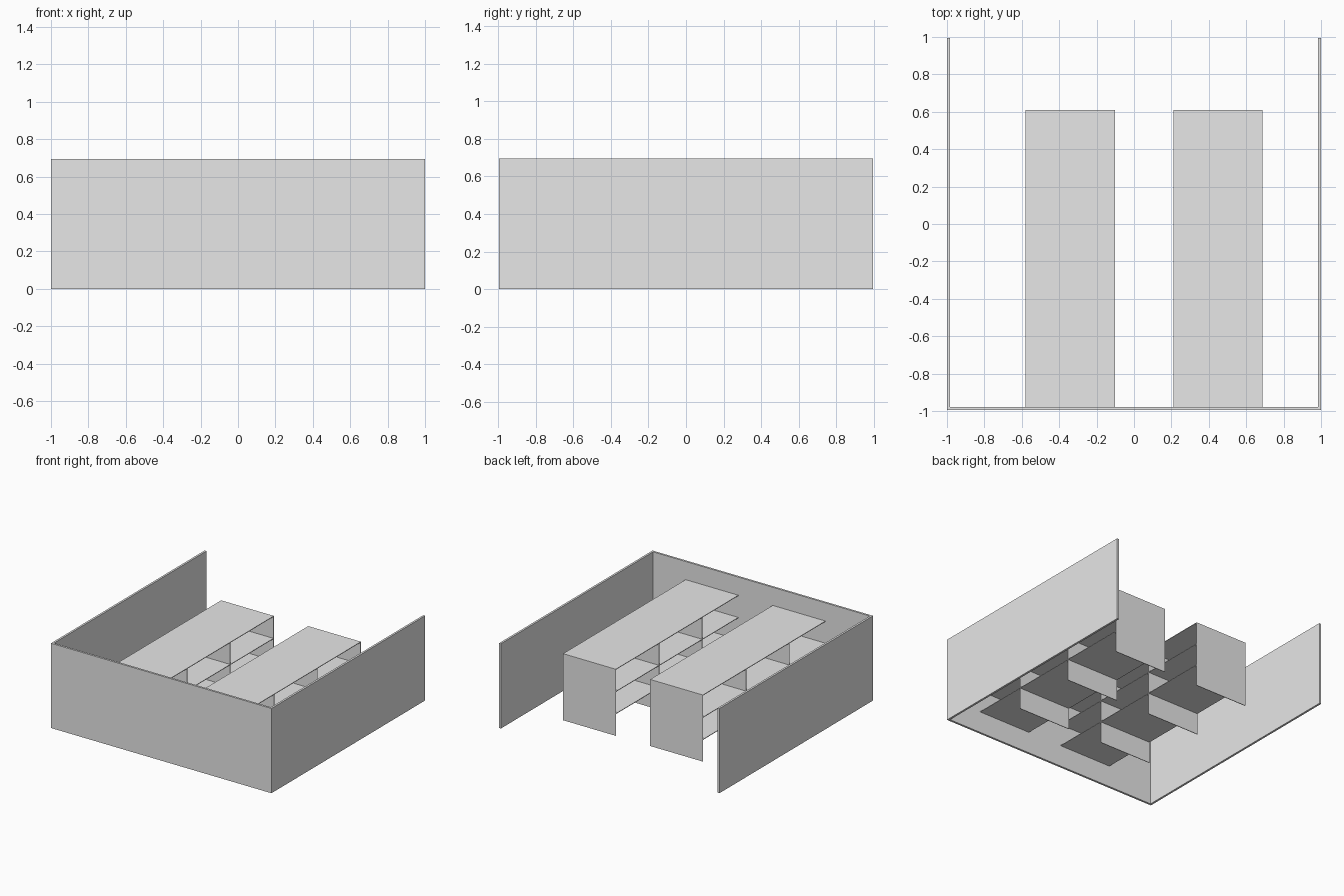
import bpy

cube = bpy.data.objects.get("Cube")
if cube:
    bpy.data.objects.remove(cube, do_unlink=True)

grey = bpy.data.materials.new("plain_grey")
grey.use_nodes = True
colour = (0.8, 0.8, 0.8, 1)
grey.diffuse_color = colour
grey.node_tree.nodes["Principled BSDF"].inputs["Base Color"].default_value = colour


def box(name, xs, ys, zs):
    """Box from its low and high limits on each axis."""
    spans = (xs, ys, zs)
    bpy.ops.mesh.primitive_cube_add(size=1, location=[(a + b) / 2 for a, b in spans])
    ob = bpy.context.object
    ob.name = name
    ob.scale = [b - a for a, b in spans]
    bpy.ops.object.transform_apply(location=False, rotation=False, scale=True)
    ob.data.materials.append(grey)
    return ob


# Room walls, open at the back
HALF_Y, WALL, HEIGHT = 0.995, 0.017, 0.695
inner = -HALF_Y + WALL
box("front_wall", (-1, 1), (-HALF_Y, inner), (0, HEIGHT))
box("right_wall", (-1, -1 + WALL), (inner, HALF_Y), (0, HEIGHT))
box("left_wall", (1 - WALL, 1), (inner, HALF_Y), (0, HEIGHT))

# Two shelving units running back from the front wall
BACK, BAY, TIER, SHEET = 0.61, 0.56, 0.182, 0.005
for side, x in (("right", -0.58), ("left", 0.21)):
    xs = (x, x + 0.478)
    for i in range(3):
        top = TIER * (i + 1)
        box(f"{side}_shelf_{i + 1}", xs, (inner, BACK), (top - SHEET, top))
    # Upright panels: the back end, then one per bay
    for i in range(3):
        y = BACK - BAY * i
        box(f"{side}_upright_{i + 1}", xs, (y - SHEET, y), (0, TIER * 3))
